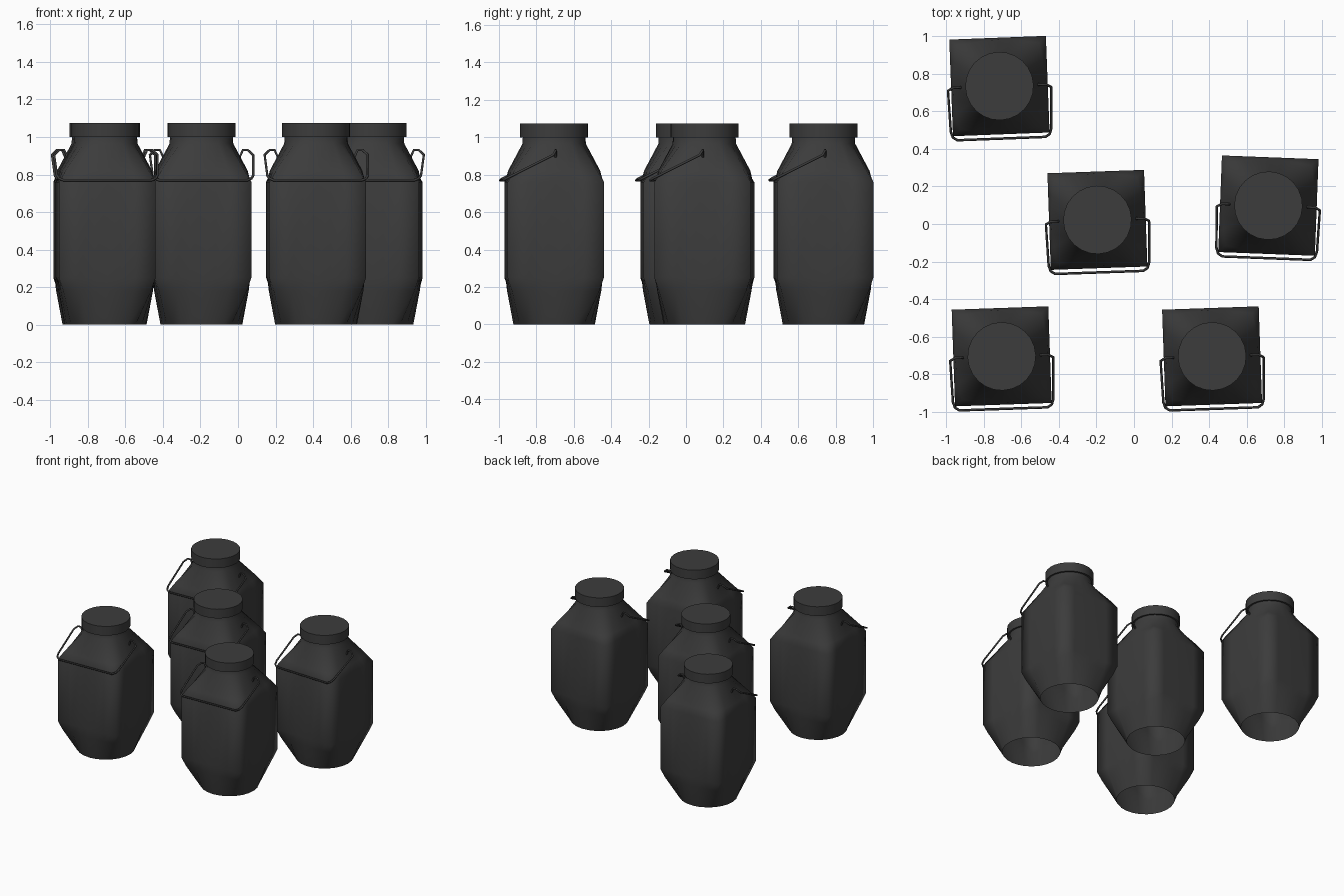
import bpy
import bmesh
from math import cos, sin, pi, radians

cube = bpy.data.objects.get("Cube")
if cube:
    bpy.data.objects.remove(cube, do_unlink=True)

SEGMENTS = 24


def make_material(name, value):
    mat = bpy.data.materials.new(name)
    mat.use_nodes = True
    colour = (value, value, value, 1)
    mat.diffuse_color = colour
    mat.node_tree.nodes["Principled BSDF"].inputs["Base Color"].default_value = colour
    return mat


charcoal = make_material("charcoal plastic", 0.045)


def ring(bm, z, half, squareness):
    """Ring blended between a circle (0) and a square (1) of equal half width."""
    verts = []
    for i in range(SEGMENTS):
        a = 2 * pi * i / SEGMENTS
        c, s = cos(a), sin(a)
        stretch = 1 / max(abs(c), abs(s))
        r = half * (1 + (stretch - 1) * squareness)
        verts.append(bm.verts.new((r * c, r * s, z)))
    return verts


def loft(name, sections, caps=False):
    bm = bmesh.new()
    rings = [ring(bm, *s) for s in sections]
    for low, high in zip(rings, rings[1:]):
        for i in range(SEGMENTS):
            j = (i + 1) % SEGMENTS
            bm.faces.new((low[i], low[j], high[j], high[i]))
    if caps:
        bm.faces.new(rings[-1])
        bm.faces.new(rings[0][::-1])
    for f in bm.faces:
        f.smooth = len(f.verts) == 4
    if caps:
        for e in bm.edges:
            if any(len(f.verts) > 4 for f in e.link_faces):
                e.smooth = False
    mesh = bpy.data.meshes.new(name)
    bm.to_mesh(mesh)
    bm.free()
    mesh.materials.append(charcoal)
    return mesh


# Body: round open base, square belly, round neck
body = loft("body", [
    (0, 0.218, 0), (0.18, 0.252, 0.75), (0.25, 0.2575, 1), (0.76, 0.2575, 1),
    (0.82, 0.247, 0.65), (0.965, 0.17, 0), (1.01, 0.167, 0)])

# Lid: plain round cap
lid = loft("lid", [(1.0, 0.182, 0), (1.075, 0.182, 0)], caps=True)

# Handle: wire bail hooked into both shoulders, resting on the front
half_path = [
    (0.2, 0, 0.885), (0.222, 0, 0.932), (0.248, 0, 0.93), (0.275, -0.015, 0.905),
    (0.268, -0.235, 0.795), (0.258, -0.265, 0.78), (0.235, -0.28, 0.77)]
path = half_path + [(-x, y, z) for x, y, z in reversed(half_path)]
handle = bpy.data.curves.new("handle", "CURVE")
handle.dimensions = "3D"
handle.bevel_depth = 0.007
handle.bevel_resolution = 1
handle.use_fill_caps = True
spline = handle.splines.new("POLY")
spline.points.add(len(path) - 1)
for point, co in zip(spline.points, path):
    point.co = (*co, 1)
handle.materials.append(charcoal)

# Five jugs: x, y, turn in degrees
jugs = [(-0.717, 0.735, 2.2), (-0.195, 0.022, 2), (0.716, 0.098, -2.2),
        (-0.705, -0.705, 2), (0.416, -0.705, 2)]
for number, (x, y, turn) in enumerate(jugs, 1):
    for part, data in (("body", body), ("lid", lid), ("handle", handle)):
        obj = bpy.data.objects.new(f"jug_{number}_{part}", data)
        obj.location = (x, y, 0)
        obj.rotation_euler.z = radians(turn)
        bpy.context.collection.objects.link(obj)
